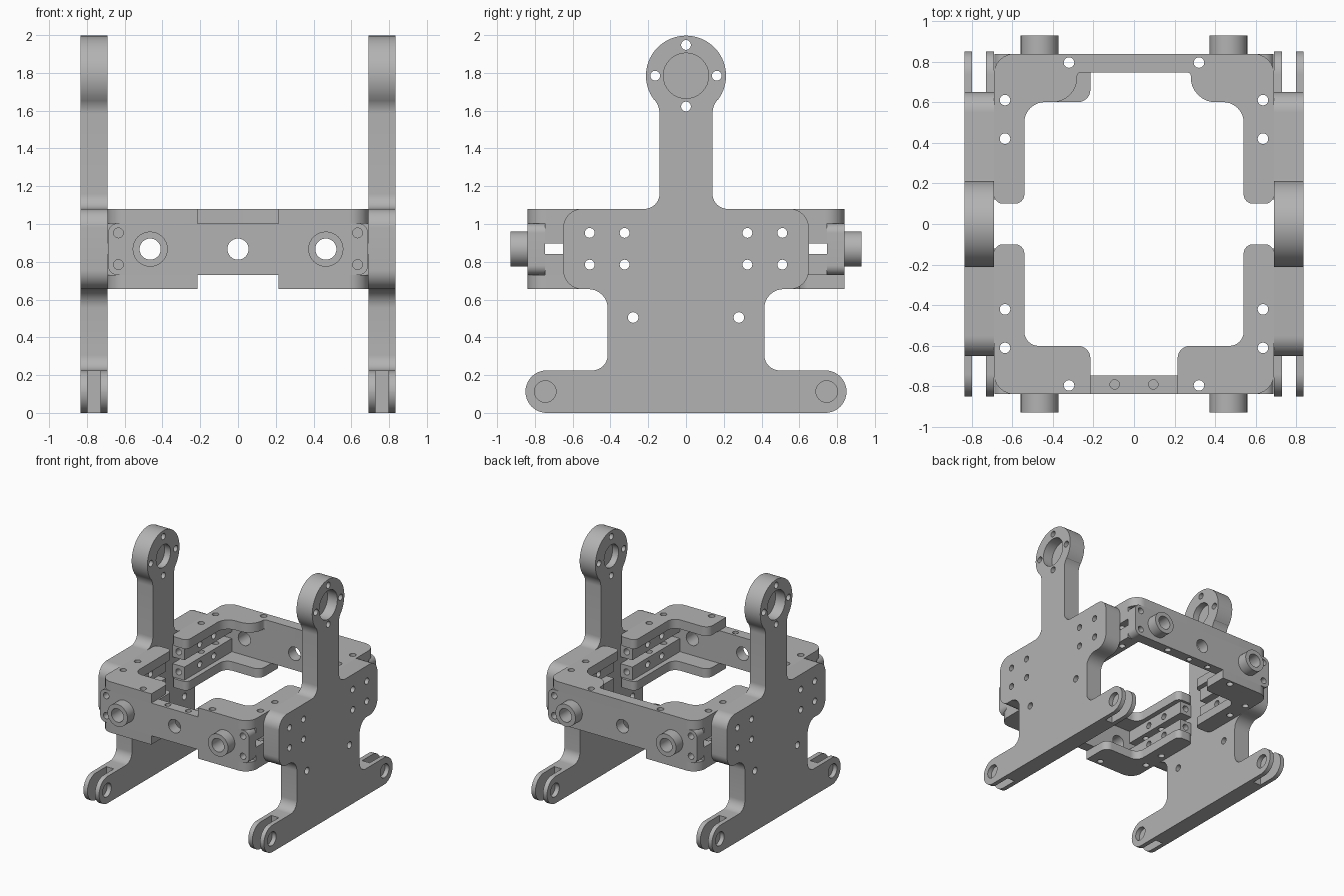
import bpy, bmesh, math
from mathutils import Vector

cube = bpy.data.objects.get("Cube")
if cube:
    bpy.data.objects.remove(cube)

GREY = (0.45, 0.45, 0.45, 1)
metal = bpy.data.materials.new("grey_metal")
metal.use_nodes = True
metal.diffuse_color = GREY
metal.node_tree.nodes["Principled BSDF"].inputs["Base Color"].default_value = GREY

# Heights of the frame layers and the middle of the frame
LOW, BAR_LOW, BAR_TOP, TOP = 0.655, 0.73, 1.003, 1.08
MID = 0.867
SCREW = 0.026


def arc(cx, cy, r, start, end, n=16):
    angles = [math.radians(start + (end - start) * i / n) for i in range(n + 1)]
    return [(cx + r * math.cos(a), cy + r * math.sin(a), 0) for a in angles]


def circle(cx, cy, r):
    return arc(cx, cy, r, 0, 360, 32)[:-1]


def rect(a0, b0, a1, b1, r=0):
    return [(a0, b0, r), (a1, b0, r), (a1, b1, r), (a0, b1, r)]


def mirrored(half):
    return half + [(-a, b, r) for a, b, r in reversed(half)]


def rounded(corners, n=8):
    """Turn (a, b, radius) corners into an outline with filleted corners."""
    out = []
    for i, (a, b, r) in enumerate(corners):
        p = Vector((a, b))
        if not r:
            out.append(p)
            continue
        u = (Vector(corners[i - 1][:2]) - p).normalized()
        v = (Vector(corners[(i + 1) % len(corners)][:2]) - p).normalized()
        half = u.angle(v) / 2
        centre = p + (u + v).normalized() * r / math.sin(half)
        d0 = p + u * r / math.tan(half) - centre
        d1 = p + v * r / math.tan(half) - centre
        for k in range(n + 1):
            d = d0.lerp(d1, k / n).normalized() * r
            out.append(centre + d)
    return out


def prism(bm, corners, axis, lo, hi):
    place = {"x": lambda a, b, d: (d, a, b),
             "y": lambda a, b, d: (a, d, b),
             "z": lambda a, b, d: (a, b, d)}[axis]
    pts = rounded(corners)
    ends = [[bm.verts.new(place(p[0], p[1], d)) for p in pts] for d in (lo, hi)]
    for ring in ends:
        bm.faces.new(ring)
    for i in range(len(pts)):
        j = (i + 1) % len(pts)
        bm.faces.new((ends[0][i], ends[0][j], ends[1][j], ends[1][i]))


def mesh_object(name, prisms, sx, sy):
    bm = bmesh.new()
    for p in prisms:
        prism(bm, *p)
    for v in bm.verts:
        v.co.x *= sx
        v.co.y *= sy
    bmesh.ops.recalc_face_normals(bm, faces=bm.faces)
    mesh = bpy.data.meshes.new(name)
    bm.to_mesh(mesh)
    bm.free()
    obj = bpy.data.objects.new(name, mesh)
    bpy.context.collection.objects.link(obj)
    mesh.materials.append(metal)
    return obj


def part(name, solid, cuts=(), sx=1, sy=1):
    """Extruded part with cutters removed; sx and sy mirror it."""
    obj = mesh_object(name, [solid], sx, sy)
    bpy.ops.object.select_all(action="DESELECT")
    obj.select_set(True)
    bpy.context.view_layer.objects.active = obj
    if cuts:
        cutter = mesh_object("cutter", cuts, sx, sy)
        cutter.hide_render = True
        mod = obj.modifiers.new("cut", "BOOLEAN")
        mod.operation, mod.solver, mod.object = "DIFFERENCE", "EXACT", cutter
        bpy.ops.object.modifier_apply(modifier=mod.name)
        bpy.data.objects.remove(cutter)
    bpy.ops.object.shade_smooth_by_angle(angle=math.radians(30))
    return obj


def drill(axis, a, b, r, lo=-2, hi=3):
    return (circle(a, b, r), axis, lo, hi)


# Side plates: forked feet, wide body, neck and bearing ring
RING_Z = 1.785
side_half = [(0.85, 0, 0.112), (0.85, 0.225, 0.112), (0.415, 0.225, 0.08),
             (0.415, LOW, 0.1), (0.65, LOW, 0.1), (0.65, TOP, 0.1), (0.14, TOP, 0.08)]
side_half += arc(0.26, 1.582, 0.12, 180, 142)
side_half += arc(0, RING_Z, 0.212, -37, 88, 24)
side_cuts = [drill("x", 0, RING_Z, 0.095, 0.6, 0.76),
             drill("x", 0, RING_Z, 0.12, 0.745, 0.9)]
side_cuts[0] = drill("x", 0, RING_Z, 0.095, 0.6, 0.745)
for k in (-1, 1):
    side_cuts += [drill("x", k * 0.163, RING_Z, SCREW), drill("x", 0, RING_Z + k * 0.163, SCREW),
                  drill("x", k * 0.28, 0.505, 0.028)]
    side_cuts += [drill("x", k * y, z, SCREW) for y in (0.325, 0.51) for z in (0.785, 0.953)]
foot_cuts = [drill("x", k * 0.745, 0.113, 0.057, lo, hi)
             for k in (-1, 1) for lo, hi in ((0.6, 0.728), (0.798, 0.9))]
slots = [(rect(k * 0.6, -0.1, k * 0.95, 0.3), "x", 0.728, 0.798) for k in (-1, 1)]
for sx, side in ((1, "left"), (-1, "right")):
    plate = part(side + "_side_plate", (mirrored(side_half), "x", 0.69, 0.835),
                 side_cuts + foot_cuts + slots, sx)

# Cross bars at the front and back, with tapped holes
bar_cuts = [drill("y", 0, MID, 0.056)]
for k in (-1, 1):
    bar_cuts += [drill("y", k * 0.465, MID, 0.056), drill("z", k * 0.32, 0.795, SCREW)]
    bar_cuts += [drill("y", k * 0.633, z, SCREW) for z in (0.785, 0.953)]
    for lo, hi in ((BAR_LOW - 0.1, BAR_LOW + 0.05), (BAR_TOP - 0.05, BAR_TOP + 0.1)):
        bar_cuts.append(drill("z", k * 0.095, 0.79, 0.023, lo, hi))
for sy, end in ((-1, "front"), (1, "back")):
    part(end + "_cross_bar", (rect(-0.688, BAR_LOW, 0.688, BAR_TOP, 0.05), "y", 0.747, 0.838),
         bar_cuts, 1, sy)

# Corner plates, rails and hollow posts in each quarter
corner = [(0.69, 0.838, 0.1), (0.69, 0.1, 0.045), (0.54, 0.1, 0.045),
          (0.54, 0.6, 0.07), (0.215, 0.6, 0.06), (0.215, 0.838, 0)]
plate_holes = [drill("z", 0.635, 0.61, SCREW), drill("z", 0.635, 0.42, SCREW),
               drill("z", 0.32, 0.795, SCREW)]
rail_cuts = plate_holes[:2] + [drill("y", 0.633, z, SCREW, lo, hi) for z in (0.785, 0.953)
                               for lo, hi in ((0, 0.2), (0.68, 0.9))]
rail_cuts += [drill("x", y, z, SCREW) for y in (0.325, 0.51) for z in (0.785, 0.953)]
for sx, side in ((1, "left"), (-1, "right")):
    for sy, end in ((-1, "front"), (1, "back")):
        tag = end + "_" + side
        if end == "front":
            part(tag + "_top_corner_plate", (corner, "z", BAR_TOP, TOP), plate_holes, sx, sy)
        if tag != "back_left":
            part(tag + "_bottom_corner_plate", (corner, "z", LOW, BAR_LOW), plate_holes, sx, sy)
        for level, lo, hi in (("lower", BAR_LOW, 0.84), ("upper", 0.897, BAR_TOP)):
            part(tag + "_" + level + "_rail", (rect(0.58, lo, 0.69, hi), "y", 0.12, 0.747),
                 rail_cuts, sx, sy)
        part(tag + "_post", (circle(0.465, MID, 0.093), "y", 0.838, 0.928),
             [drill("y", 0.465, MID, 0.056)], sx, sy)

# One-piece top plate joining both back corners
joined = corner[:3] + [(0.54, 0.6, 0.1), (0.28, 0.6, 0.12), (0.28, 0.747, 0.02)]
both = plate_holes + [drill("z", -0.635, 0.61, SCREW), drill("z", -0.635, 0.42, SCREW),
                      drill("z", -0.32, 0.795, SCREW)]
part("back_top_plate", (mirrored(joined), "z", BAR_TOP, TOP), both)
